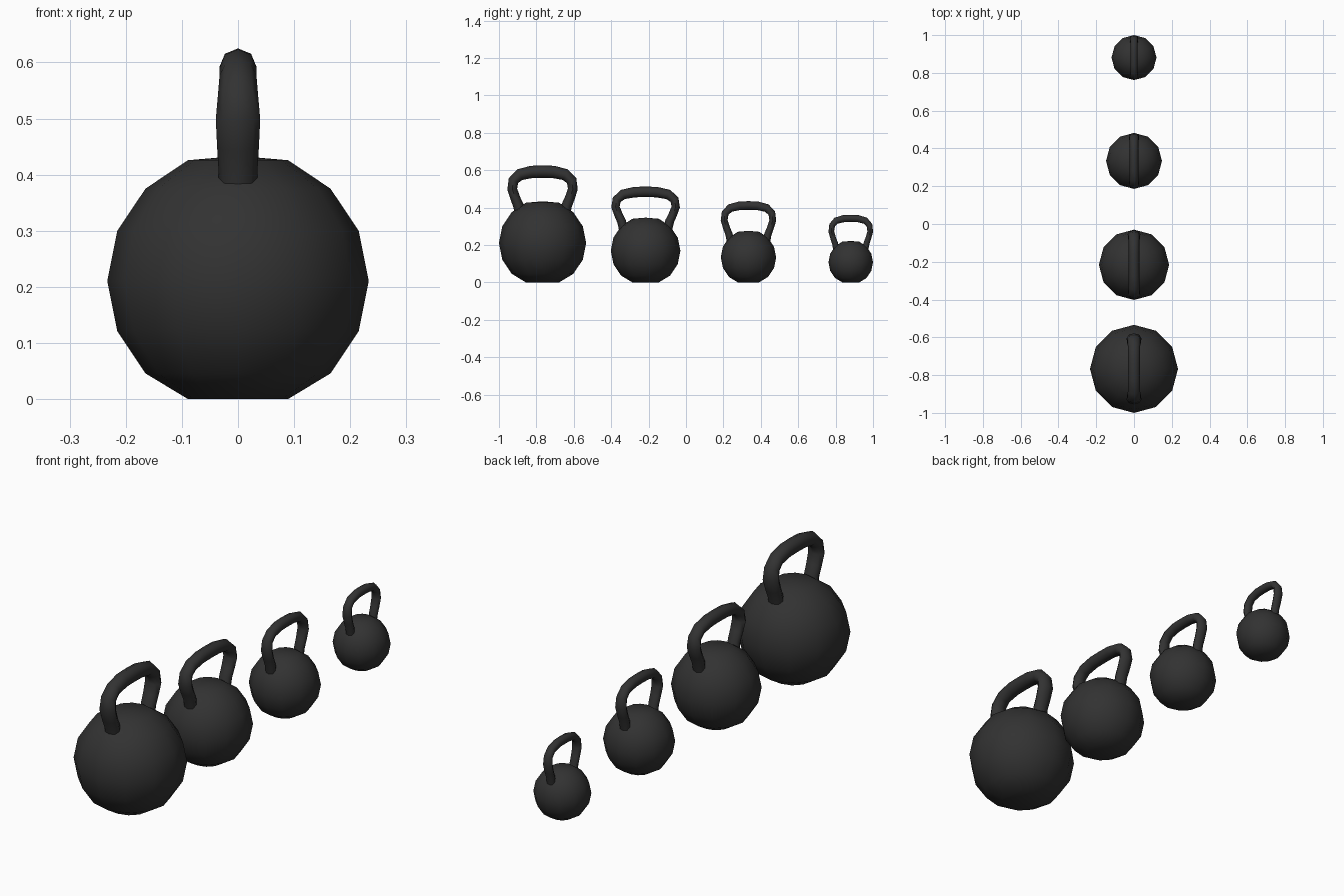
import bpy, bmesh
from math import sin, cos, pi
from mathutils import Vector

if "Cube" in bpy.data.objects:
    bpy.data.objects.remove(bpy.data.objects["Cube"])

iron = bpy.data.materials.new("dark_iron")
iron.diffuse_color = (0.032, 0.032, 0.032, 1)
iron.use_nodes = True
iron.node_tree.nodes["Principled BSDF"].inputs["Base Color"].default_value = iron.diffuse_color

# centre y, ball radius, handle centreline half width, centreline top, tube radius
BELLS = [(-0.767, 0.233, 0.162, 0.592, 0.033),
         (-0.216, 0.186, 0.161, 0.484, 0.028),
         (0.334, 0.148, 0.130, 0.411, 0.023),
         (0.881, 0.119, 0.104, 0.342, 0.019)]

# half handle: width ratio, height ratio above ball, thickness across x, thickness in plane
HALF = [(0.70, -0.65, 1.0, 0.8), (0.80, -0.12, 1.06, 0.85), (0.90, 0.12, 1.13, 0.8),
        (1.00, 0.42, 1.2, 0.8), (0.96, 0.70, 1.08, 0.85), (0.75, 0.90, 1.0, 0.95),
        (0.36, 0.99, 1.0, 1.0)]
PATH = HALF + [(0, 1.0, 1.0, 1.0)] + [(-a, b, c, d) for a, b, c, d in reversed(HALF)]


def finish(bm, name, y):
    bmesh.ops.recalc_face_normals(bm, faces=bm.faces)
    mesh = bpy.data.meshes.new(name)
    bm.to_mesh(mesh)
    bm.free()
    obj = bpy.data.objects.new(name, mesh)
    bpy.context.collection.objects.link(obj)
    obj.location.y = y
    mesh.materials.append(iron)
    bpy.ops.object.select_all(action='DESELECT')
    obj.select_set(True)
    bpy.context.view_layer.objects.active = obj
    bpy.ops.object.shade_smooth_by_angle(angle=pi / 3)


def ball(name, y, r):
    # twelve-sided ball with a flattened base and a slightly flattened top
    bm = bmesh.new()
    bmesh.ops.create_uvsphere(bm, u_segments=12, v_segments=8, radius=r)
    for v in bm.verts:
        v.co.z = max(0, min(v.co.z + 0.903 * r, 1.86 * r))
        if v.co.z < 0.01 * r:
            v.co.z = 0
    finish(bm, name, y)


def handle(name, y, r, w, top, tube):
    # eight-sided loop swept in the y-z plane
    bm = bmesh.new()
    base = 1.85 * r
    pts = [Vector((0, a * w, base + b * (top - base))) for a, b, _, _ in PATH]
    rings = []
    for i, p in enumerate(pts):
        t = (pts[min(i + 1, len(pts) - 1)] - pts[max(i - 1, 0)]).normalized()
        n = Vector((0, -t.z, t.y))
        kx, kn = PATH[i][2] * tube, PATH[i][3] * tube
        rings.append([bm.verts.new(p + Vector((cos(k * pi / 4) * kx, 0, 0))
                                   + n * sin(k * pi / 4) * kn) for k in range(8)])
    for a, b in zip(rings, rings[1:]):
        for k in range(8):
            j = (k + 1) % 8
            bm.faces.new((a[k], a[j], b[j], b[k]))
    bm.faces.new(rings[0])
    bm.faces.new(rings[-1])
    finish(bm, name, y)


for i, (y, r, w, top, tube) in enumerate(BELLS, 1):
    ball(f"kettlebell_body_{i}", y, r)
    handle(f"kettlebell_handle_{i}", y, r, w, top, tube)
